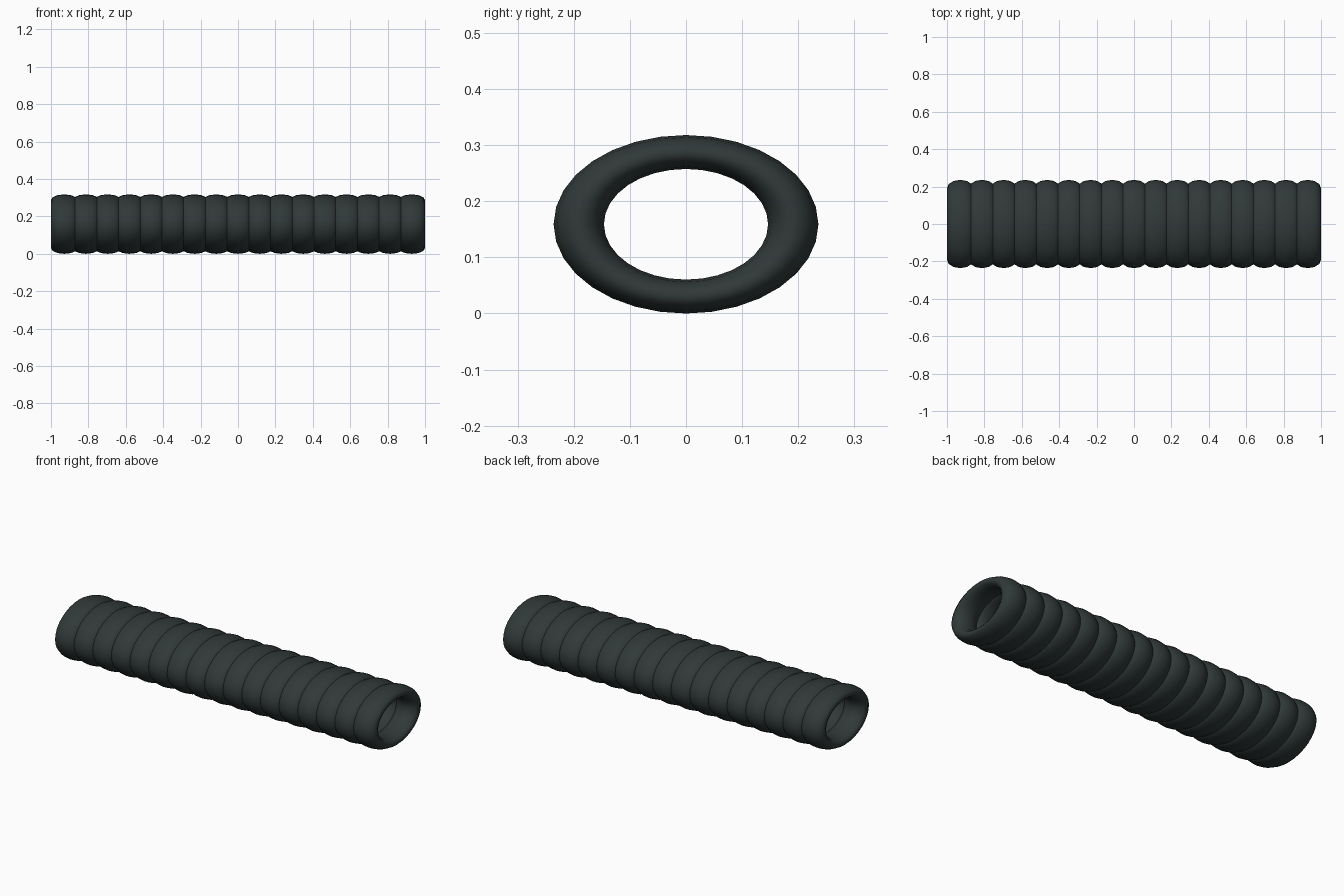
import bpy

cube = bpy.data.objects.get("Cube")
if cube:
    bpy.data.objects.remove(cube, do_unlink=True)

RINGS = 17
HALF_WIDTH = 0.071            # half thickness of one ring along x
HALF_DEPTH, HALF_HEIGHT = 0.236, 0.159
MAJOR, MINOR = 0.81, 0.19     # ring proportions for an outer radius of 1

# Dark rubber
rubber = bpy.data.materials.new("dark_rubber")
rubber.use_nodes = True
colour = (0.030, 0.041, 0.040, 1)
rubber.diffuse_color = colour
bsdf = rubber.node_tree.nodes["Principled BSDF"]
bsdf.inputs["Base Color"].default_value = colour
bsdf.inputs["Roughness"].default_value = 0.7

# One flattened ring with its axis along x
bpy.ops.mesh.primitive_torus_add(
    major_segments=32, minor_segments=12,
    major_radius=MAJOR, minor_radius=MINOR)
ring = bpy.context.object
ring.name = "hose_ring_1"
for v in ring.data.vertices:
    x, y, z = v.co
    v.co = (z / MINOR * HALF_WIDTH, x * HALF_DEPTH, y * HALF_HEIGHT)
ring.data.materials.append(rubber)
bpy.ops.object.shade_smooth()

# Row of overlapping rings forming the ribbed tube
first = -1 + HALF_WIDTH
step = -2 * first / (RINGS - 1)
ring.location = (first, 0, HALF_HEIGHT)
for i in range(1, RINGS):
    copy = ring.copy()
    copy.name = f"hose_ring_{i + 1}"
    copy.location.x = first + i * step
    bpy.context.collection.objects.link(copy)
